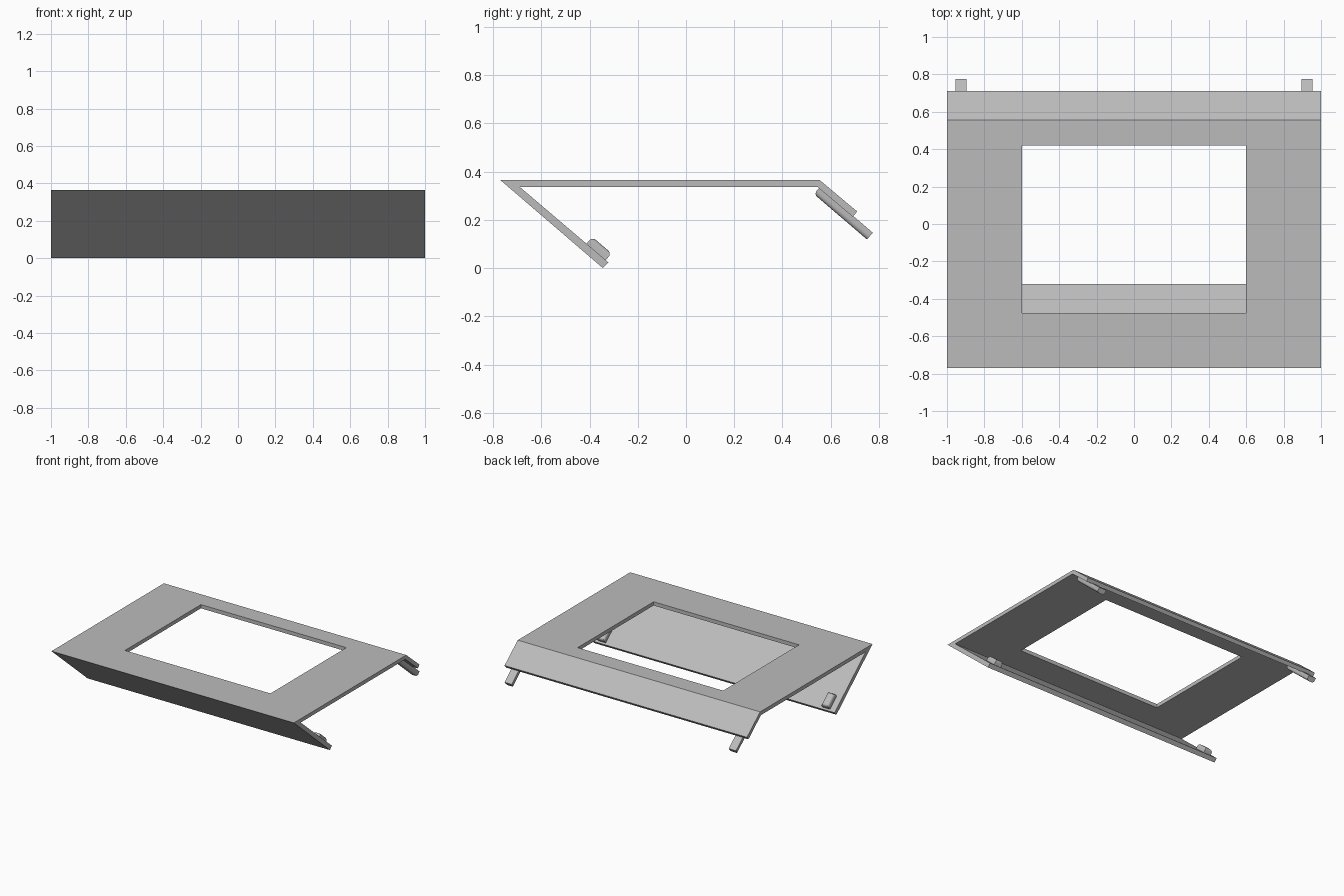
import bpy, bmesh, math
from mathutils import Vector, Matrix

cube = bpy.data.objects.get("Cube")
if cube:
    bpy.data.objects.remove(cube)

grey = bpy.data.materials.new("light_grey")
grey.use_nodes = True
COLOUR = (0.5, 0.5, 0.5, 1)
grey.diffuse_color = COLOUR
grey.node_tree.nodes["Principled BSDF"].inputs["Base Color"].default_value = COLOUR

SLOPE = math.radians(40.5)
TOP, UNDER = 0.365, 0.337


def finish(bm, name):
    bmesh.ops.recalc_face_normals(bm, faces=bm.faces)
    mesh = bpy.data.meshes.new(name)
    bm.to_mesh(mesh)
    bm.free()
    mesh.materials.append(grey)
    obj = bpy.data.objects.new(name, mesh)
    bpy.context.collection.objects.link(obj)
    return obj


def extrude_profile(name, points, half_width):
    """Sweep a closed side profile (y, z) across the width."""
    bm = bmesh.new()
    face = bm.faces.new([bm.verts.new((-half_width, y, z)) for y, z in points])
    out = bmesh.ops.extrude_face_region(bm, geom=[face])
    moved = [v for v in out["geom"] if isinstance(v, bmesh.types.BMVert)]
    bmesh.ops.translate(bm, verts=moved, vec=(2 * half_width, 0, 0))
    return finish(bm, name)


# Sloping front and rear lips
extrude_profile("front_lip", [(-0.77, TOP), (-0.345, 0), (-0.322, 0.024), (-0.69, UNDER)], 1)
extrude_profile("rear_lip", [(0.555, TOP), (0.71, 0.235), (0.692, 0.213), (0.545, UNDER)], 1)

# Flat top panel with a rectangular opening, built as a ring of quads
bm = bmesh.new()


def ring(x, back, front, z):
    corners = ((-x, front), (x, front), (x, back), (-x, back))
    return [bm.verts.new((cx, cy, z)) for cx, cy in corners]


loops = [ring(1, 0.555, -0.77, TOP), ring(0.6, 0.42, -0.475, TOP),
         ring(0.6, 0.42, -0.475, UNDER), ring(1, 0.545, -0.69, UNDER)]
for k in range(4):
    a, b = loops[k], loops[(k + 1) % 4]
    for i in range(4):
        j = (i + 1) % 4
        bm.faces.new((a[i], a[j], b[j], b[i]))
finish(bm, "top_panel")


def tab(name, x, end, length, thick, side, round_both):
    """Clip tab along the slope; 'side' is the direction it stands off the lip."""
    along = Vector((0, math.cos(SLOPE), -math.sin(SLOPE)))
    off = Vector((0, math.sin(SLOPE), math.cos(SLOPE))) * side
    centre = Vector((x, *end)) - along * length / 2 + off * thick / 2
    bm = bmesh.new()
    bmesh.ops.create_cube(bm, size=1)
    bmesh.ops.scale(bm, verts=bm.verts, vec=(0.06, length, thick))
    # round the outer edges at the ends and along the sides
    edges = []
    for e in bm.edges:
        mid = (e.verts[0].co + e.verts[1].co) / 2
        if mid.z > thick * 0.4 and (round_both or mid.y < length * 0.4):
            edges.append(e)
    bmesh.ops.bevel(bm, geom=edges, offset=0.018, segments=5, profile=0.5, affect='EDGES')
    basis = Matrix((Vector((1, 0, 0)), along, off)).transposed().to_4x4()
    bm.transform(Matrix.Translation(centre) @ basis)
    obj = finish(bm, name)
    bpy.ops.object.select_all(action='DESELECT')
    obj.select_set(True)
    bpy.context.view_layer.objects.active = obj
    bpy.ops.object.shade_smooth_by_angle(angle=math.radians(35))


# Clip tabs near both ends of each lip
for label, sign in (("left", 1), ("right", -1)):
    tab("rear_tab_" + label, sign * 0.925, (0.775, 0.147), 0.29, 0.037, -1, False)
    tab("front_tab_" + label, sign * 0.925, (-0.333, 0.033), 0.105, 0.037, 1, True)
